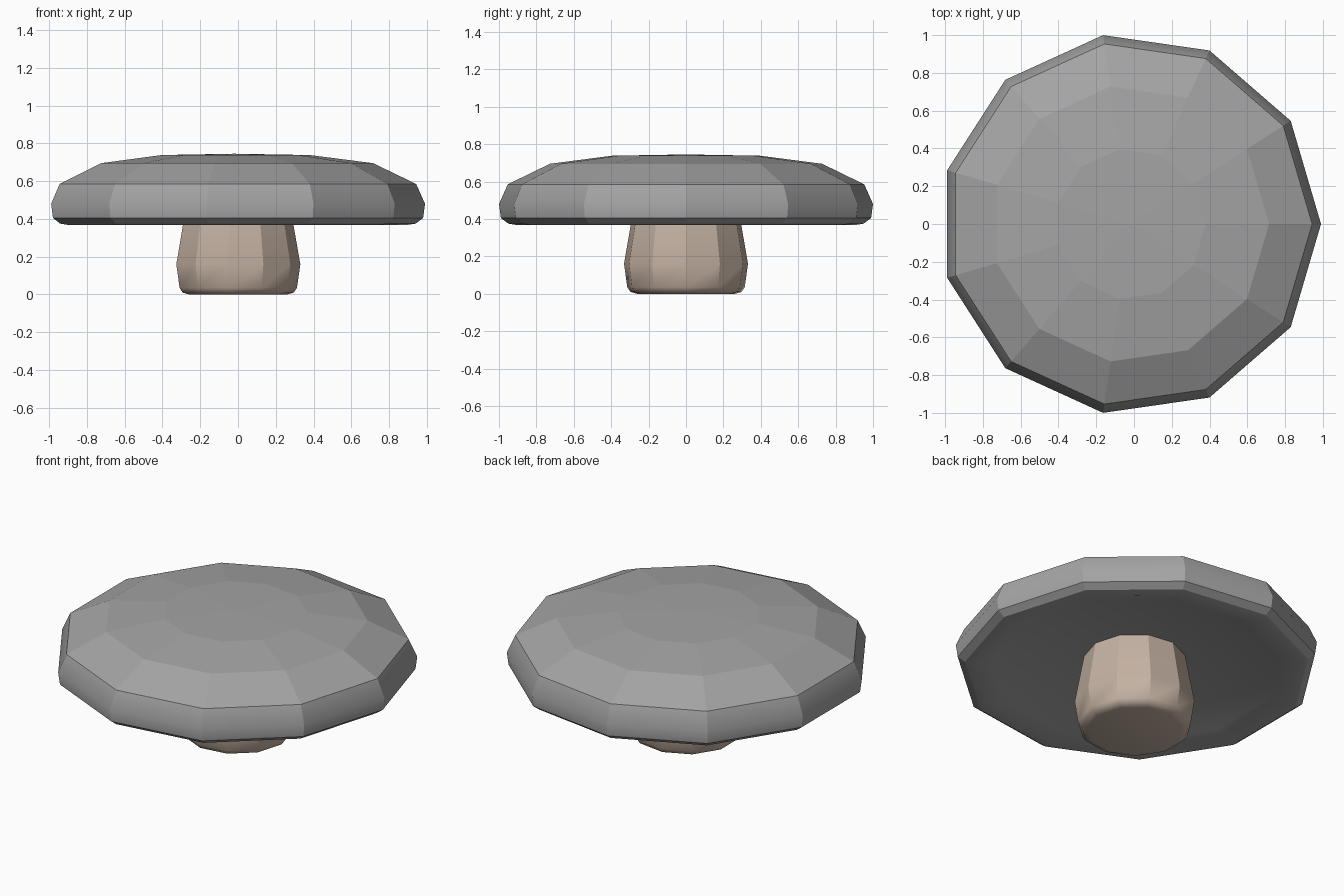
import bpy, bmesh, math

cube = bpy.data.objects.get("Cube")
if cube:
    bpy.data.objects.remove(cube, do_unlink=True)

SIDES = 11


def material(name, rgb):
    mat = bpy.data.materials.new(name)
    mat.use_nodes = True
    colour = (*rgb, 1)
    mat.diffuse_color = colour
    bsdf = mat.node_tree.nodes["Principled BSDF"]
    bsdf.inputs["Base Color"].default_value = colour
    bsdf.inputs["Roughness"].default_value = 0.8
    return mat


def lathe(name, profile, shift, mat, soft_rings, sharp_rings):
    """Turn (radius, height) points; radius 0 makes a pole.
    Lengthwise edges are smooth up to ring soft_rings and sharp after it;
    the rings numbered in sharp_rings are creased."""
    bm = bmesh.new()
    rings = []
    ring_of = {}
    for number, (r, z) in enumerate(profile):
        count = SIDES if r else 1
        ring = [bm.verts.new((shift + r * math.cos(math.tau * i / SIDES),
                              r * math.sin(math.tau * i / SIDES), z))
                for i in range(count)]
        ring_of.update((v, number) for v in ring)
        rings.append(ring)
    for low, high in zip(rings, rings[1:]):
        for i in range(SIDES):
            j = (i + 1) % SIDES
            quad = [low[i % len(low)], low[j % len(low)],
                    high[j % len(high)], high[i % len(high)]]
            bm.faces.new(list(dict.fromkeys(quad)))
    bmesh.ops.recalc_face_normals(bm, faces=bm.faces)
    for face in bm.faces:
        face.smooth = True
    for edge in bm.edges:
        a, b = (ring_of[v] for v in edge.verts)
        edge.smooth = a not in sharp_rings if a == b else max(a, b) <= soft_rings
    mesh = bpy.data.meshes.new(name)
    bm.to_mesh(mesh)
    bm.free()
    mesh.materials.append(mat)
    obj = bpy.data.objects.new(name, mesh)
    bpy.context.collection.objects.link(obj)
    return obj


grey = material("cap grey", (0.37, 0.37, 0.37))
tan = material("stem tan", (0.55, 0.44, 0.36))

# Broad cap: hollowed underside, lip, rounded rim and faceted top
lathe("mushroom_cap",
      [(0, 0.465), (0.3, 0.455), (0.8, 0.4), (0.91, 0.367), (0.96, 0.375),
       (1.0, 0.405), (1.01, 0.48), (0.963, 0.585), (0.735, 0.695),
       (0.4, 0.738), (0, 0.745)],
      -0.02, grey, 4, [4, 5, 7, 8, 9])

# Short stem, widest below the middle, with a rounded foot
lathe("mushroom_stem",
      [(0, 0), (0.265, 0), (0.3, 0.01), (0.317, 0.035), (0.335, 0.16),
       (0.3, 0.36), (0.28, 0.47)],
      -0.005, tan, 3, [])
